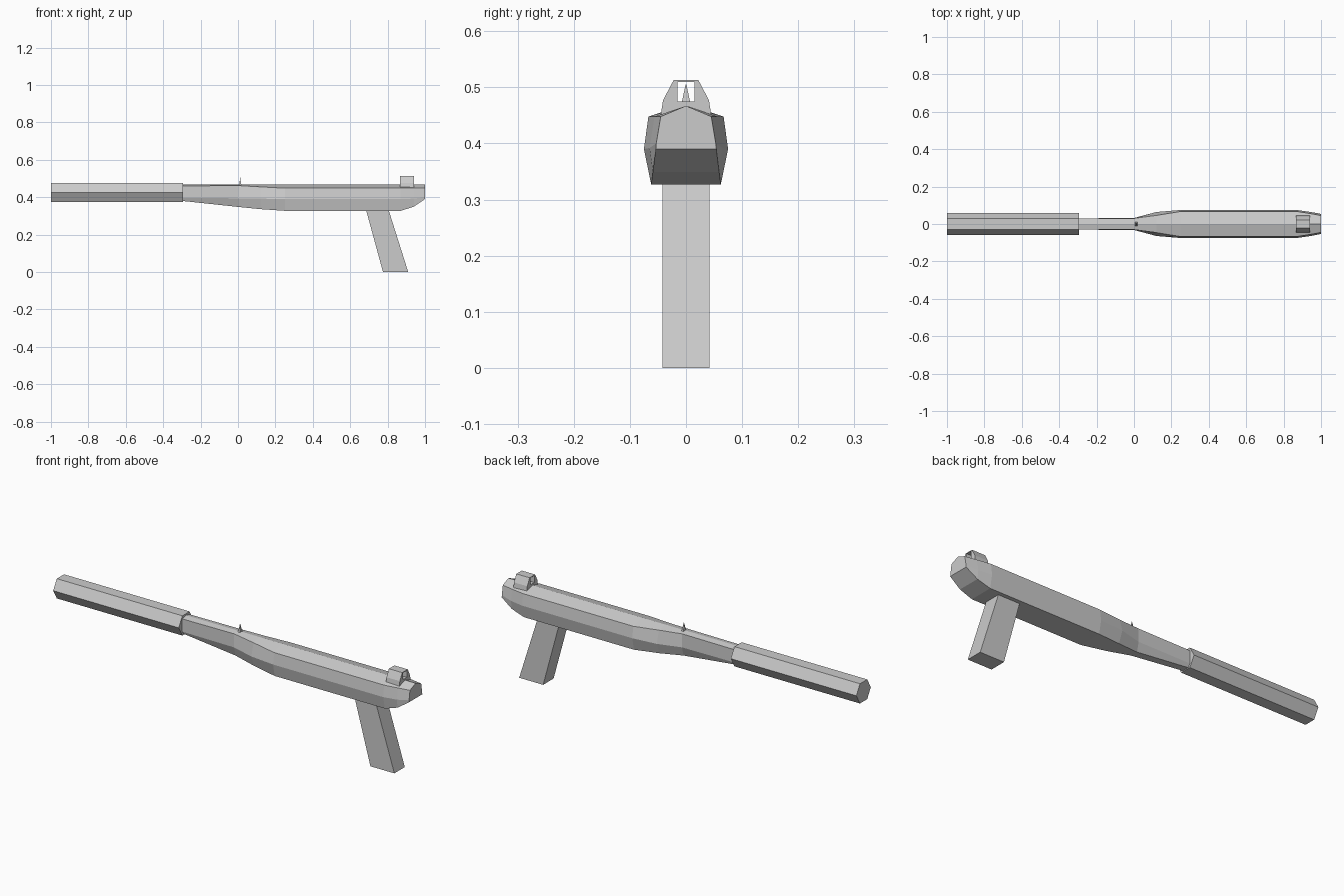
import bpy, bmesh, math

if "Cube" in bpy.data.objects:
    bpy.data.objects.remove(bpy.data.objects["Cube"])

def loft(name, rings):
    """Skin a list of equal-length closed rings and cap both ends."""
    bm = bmesh.new()
    loops = [[bm.verts.new(p) for p in ring] for ring in rings]
    n = len(loops[0])
    for a, b in zip(loops, loops[1:]):
        for i in range(n):
            j = (i + 1) % n
            bm.faces.new((a[i], a[j], b[j], b[i]))
    bm.faces.new(loops[0][::-1])
    bm.faces.new(loops[-1])
    bmesh.ops.recalc_face_normals(bm, faces=bm.faces)
    me = bpy.data.meshes.new(name)
    bm.to_mesh(me)
    bm.free()
    ob = bpy.data.objects.new(name, me)
    bpy.context.collection.objects.link(ob)
    return ob

def section(x, half, ridge=None):
    """Mirror half a (y, z) outline, with an optional ridge point on the centre line."""
    pts = [(x, y, z) for y, z in half]
    if ridge:
        pts.insert(0, (x, 0, ridge))
    return pts + [(x, -y, z) for y, z in reversed(half)]

# Receiver and barrel: x, shoulder (y, z), side (y, z), underside (y, z)
stations = [
    (-0.30, (.030, .460), (.030, .395), (.018, .380)),
    (0.00, (.030, .462), (.032, .394), (.020, .348)),
    (0.12, (.046, .455), (.064, .392), (.042, .336)),
    (0.25, (.067, .448), (.075, .390), (.062, .327)),
    (0.87, (.067, .448), (.075, .390), (.062, .327)),
    (0.94, (.056, .448), (.065, .392), (.059, .349)),
    (1.00, (.045, .448), (.053, .400), (.054, .390)),
]
loft("body", [section(x, half, .467) for x, *half in stations])

# Hexagonal front tube, flat side up
hexagon = [(.058 * math.cos(k * math.pi / 3), .425 + .058 * math.sin(k * math.pi / 3))
           for k in range(6)]
loft("front_tube", [[(x, y, z) for y, z in hexagon] for x in (-1.0, -0.293)])

# Slanted grip
loft("grip", [[(x0, -.042, z), (x1, -.042, z), (x1, .042, z), (x0, .042, z)]
              for z, x0, x1 in ((0, .775, .91), (.345, .681, .801))])

# Rear sight: an arch profile, open at the bottom centre onto a low floor
outer = [(.045, .450), (.041, .477), (.022, .513)]
inner = [(.015, .475), (.015, .510)]
bm = bmesh.new()
ends = []
for x in (.865, .94):
    out = [bm.verts.new(p) for p in section(x, outer)]
    hole = [bm.verts.new(p) for p in section(x, inner)]
    ends.append((out, hole))
    # end plate around the hole: sides, top strip and floor strip
    for f in ((out[0], out[1], hole[0]), (out[1], out[2], hole[1], hole[0]),
              (out[2], out[3], hole[2], hole[1]), (out[3], out[4], hole[3], hole[2]),
              (out[4], out[5], hole[3]), (out[5], out[0], hole[0], hole[3])):
        bm.faces.new(f)
for a, b in zip(*ends):
    for i in range(len(a)):
        j = (i + 1) % len(a)
        bm.faces.new((a[i], a[j], b[j], b[i]))
bmesh.ops.recalc_face_normals(bm, faces=bm.faces)
me = bpy.data.meshes.new("rear_sight")
bm.to_mesh(me)
bm.free()
bpy.context.collection.objects.link(bpy.data.objects.new("rear_sight", me))

# Front sight: flared spike
loft("front_sight", [[(.012 + sx * r * .6, sy * r, z)
                      for sx, sy in ((-1, -1), (1, -1), (1, 1), (-1, 1))]
                     for z, r in ((.460, .012), (.480, .006), (.505, .0008))])
